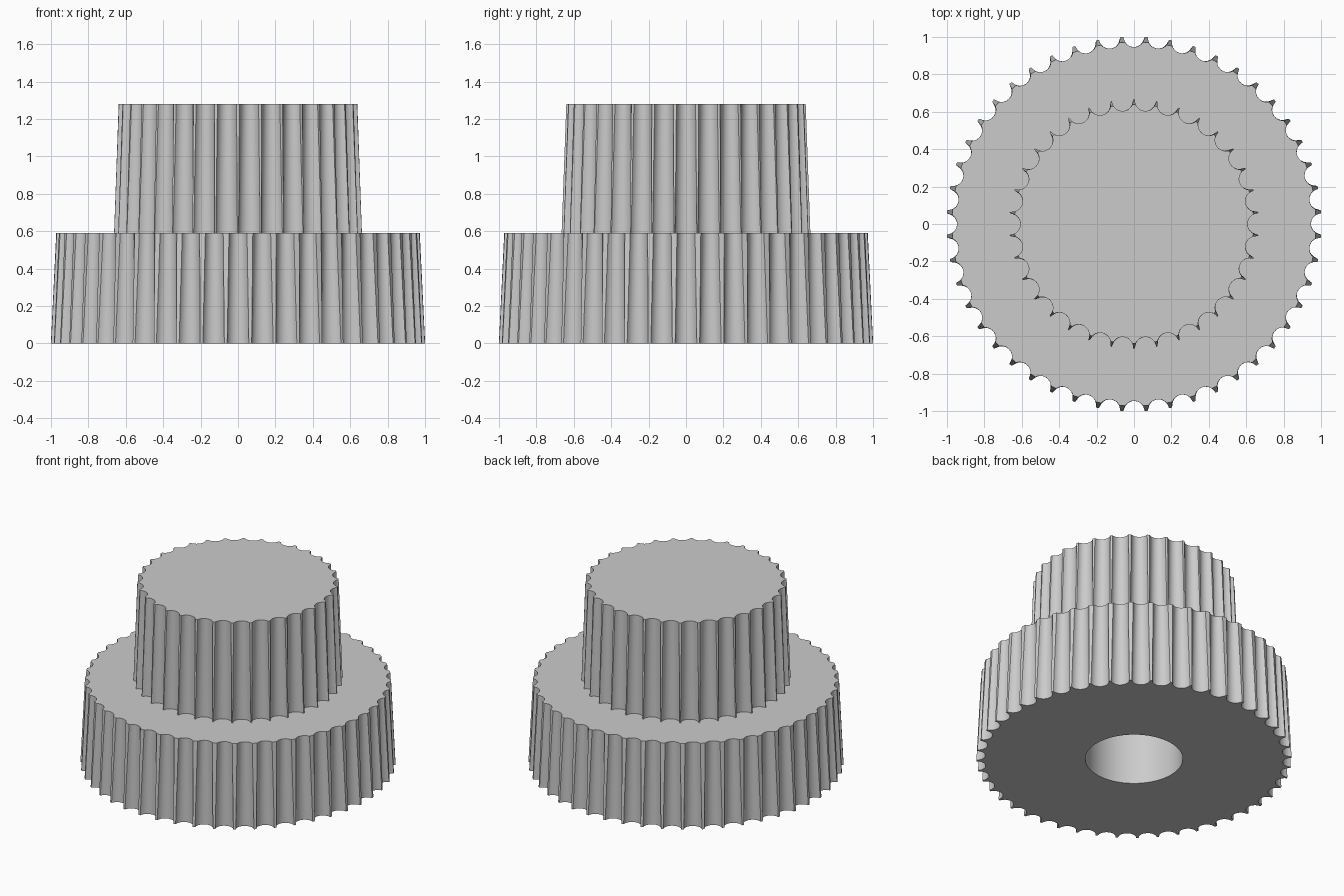
import bpy
import bmesh
from math import acos, atan2, cos, hypot, pi, sin

cube = bpy.data.objects.get("Cube")
if cube:
    bpy.data.objects.remove(cube, do_unlink=True)

grey = bpy.data.materials.new("light grey")
grey.use_nodes = True
colour = (0.6, 0.6, 0.6, 1)
grey.diffuse_color = colour
grey.node_tree.nodes["Principled BSDF"].inputs["Base Color"].default_value = colour

ARC_STEPS = 10


def fluted_ring(bm, count, radius, centre, flute, z):
    """Circle of the given radius with round flutes bitten out of its rim."""
    limit = acos((centre ** 2 + flute ** 2 - radius ** 2) / (2 * centre * flute))
    ring = []
    for k in range(count):
        for i in range(ARC_STEPS + 1):
            phi = limit * (2 * i / ARC_STEPS - 1)
            u, v = centre - flute * cos(phi), flute * sin(phi)
            r, a = hypot(u, v), atan2(v, u) + 2 * pi * k / count
            ring.append(bm.verts.new((r * cos(a), r * sin(a), z)))
    return ring


def fluted_tier(name, count, bottom, top, centre, flute):
    """Tapered tier between (radius, z) pairs, cut by upright flutes."""
    bm = bmesh.new()
    low = fluted_ring(bm, count, bottom[0], centre, flute, bottom[1])
    high = fluted_ring(bm, count, top[0], centre, flute, top[1])
    for i in range(len(low)):
        j = (i + 1) % len(low)
        bm.faces.new((low[i], low[j], high[j], high[i]))
    bm.faces.new(low[::-1])
    bm.faces.new(high)
    bmesh.ops.recalc_face_normals(bm, faces=bm.faces)
    mesh = bpy.data.meshes.new(name)
    bm.to_mesh(mesh)
    bm.free()
    mesh.materials.append(grey)
    obj = bpy.data.objects.new(name, mesh)
    bpy.context.collection.objects.link(obj)
    return obj


# Two stacked tiers
tiers = [
    fluted_tier("lower_tier", 48, (1.002, 0), (0.973, 0.59), 1.004, 0.058),
    fluted_tier("upper_tier", 34, (0.665, 0.59), (0.64, 1.28), 0.665, 0.058),
]

# Blind bore from below
BORE_DEPTH = 0.8
bpy.ops.mesh.primitive_cylinder_add(vertices=64, radius=0.31, depth=2 * BORE_DEPTH)
cutter = bpy.context.object
cutter.name = "bore_cutter"
cutter.hide_render = True
cutter.data.materials.append(grey)

for tier in tiers:
    bpy.ops.object.select_all(action='DESELECT')
    tier.select_set(True)
    bpy.context.view_layer.objects.active = tier
    cut = tier.modifiers.new("bore", 'BOOLEAN')
    cut.operation = 'DIFFERENCE'
    cut.solver = 'EXACT'
    cut.object = cutter
    bpy.ops.object.modifier_apply(modifier=cut.name)
    bpy.ops.object.shade_smooth_by_angle(angle=pi / 6)

bpy.data.objects.remove(cutter, do_unlink=True)
